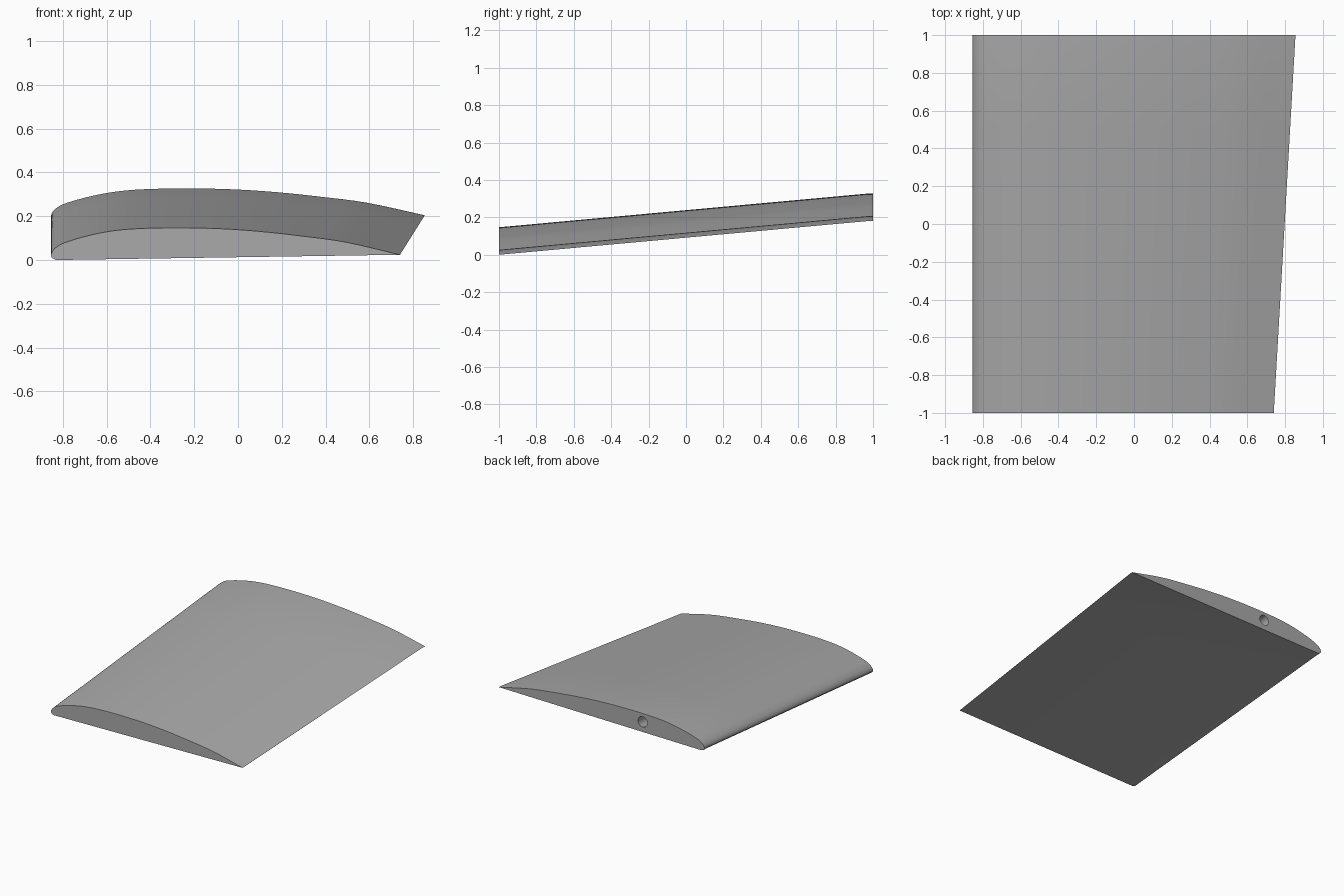
import bpy, bmesh, math
from mathutils import Vector

cube = bpy.data.objects.get("Cube")
if cube:
    bpy.data.objects.remove(cube, do_unlink=True)

grey = bpy.data.materials.new("plain grey")
grey.use_nodes = True
colour = (0.4, 0.4, 0.4, 1)
grey.diffuse_color = colour
grey.node_tree.nodes["Principled BSDF"].inputs["Base Color"].default_value = colour

LEAD, ROOT_CHORD, TIP_CHORD, RISE, RIB = -0.855, 1.595, 1.71, 0.18, 0.03

# Upper skin of the root section: distance from the leading edge, height
UPPER = [(0, 0.02), (0.005, 0.038), (0.022, 0.058), (0.06, 0.08), (0.15, 0.108),
         (0.25, 0.13), (0.36, 0.143), (0.53, 0.149), (0.75, 0.146), (0.95, 0.133),
         (1.15, 0.111), (1.35, 0.083), (ROOT_CHORD, 0.026)]
UNDER = [(0.025, 0.002), (0.008, 0.009)]


def smooth_path(points, steps=4):
    """Catmull-Rom curve through the points."""
    p = [Vector(q) for q in points]
    p = [p[0] * 2 - p[1]] + p + [p[-1] * 2 - p[-2]]
    out = []
    for a, b, c, d in zip(p, p[1:], p[2:], p[3:]):
        for i in range(steps):
            t = i / steps
            out.append(b + (c - a) * t / 2 + (a * 2 - b * 5 + c * 4 - d) * t * t / 2
                       + (b * 3 - a - c * 3 + d) * t ** 3 / 2)
    return out + [p[-2]]


def finish(bm, name):
    bmesh.ops.recalc_face_normals(bm, faces=bm.faces)
    mesh = bpy.data.meshes.new(name)
    bm.to_mesh(mesh)
    bm.free()
    mesh.materials.append(grey)
    obj = bpy.data.objects.new(name, mesh)
    bpy.context.collection.objects.link(obj)
    return obj


# Wing panel: lofted from root to tip, with a straight rib at the tip
profile = smooth_path(UPPER) + [Vector(q) for q in UNDER]
bm = bmesh.new()
rings = []
for y in (-1, -0.5, 0, 0.5, 1 - RIB, 1):
    f = (y + 1) / 2
    chord = ROOT_CHORD + (TIP_CHORD - ROOT_CHORD) * f
    lift = RISE * min(1, (y + 1) / (2 - RIB))
    rings.append([bm.verts.new((LEAD + q.x * chord / ROOT_CHORD, y, q.y + lift - 0.002))
                  for q in profile])
n = len(profile)
for a, b in zip(rings, rings[1:]):
    for i in range(n):
        j = (i + 1) % n
        bm.faces.new((a[i], a[j], b[j], b[i]))
bm.faces.new(rings[0])
bm.faces.new(rings[-1])
wing = finish(bm, "wing_panel")

# Spar socket drilled into the tip, following the slope of the wing
bm = bmesh.new()
bmesh.ops.create_cone(bm, cap_ends=True, segments=32, radius1=0.039, radius2=0.039, depth=1)
cutter = finish(bm, "spar_socket_cutter")
cutter.rotation_euler.x = math.pi / 2 + RISE / 2
cutter.location = (-0.34, 1, 0.263)
cutter.hide_render = True

bpy.context.view_layer.objects.active = wing
wing.select_set(True)
drill = wing.modifiers.new("socket", 'BOOLEAN')
drill.operation = 'DIFFERENCE'
drill.solver = 'EXACT'
drill.object = cutter
bpy.ops.object.modifier_apply(modifier=drill.name)
bpy.data.objects.remove(cutter, do_unlink=True)
bpy.ops.object.shade_smooth_by_angle(angle=math.radians(30))
